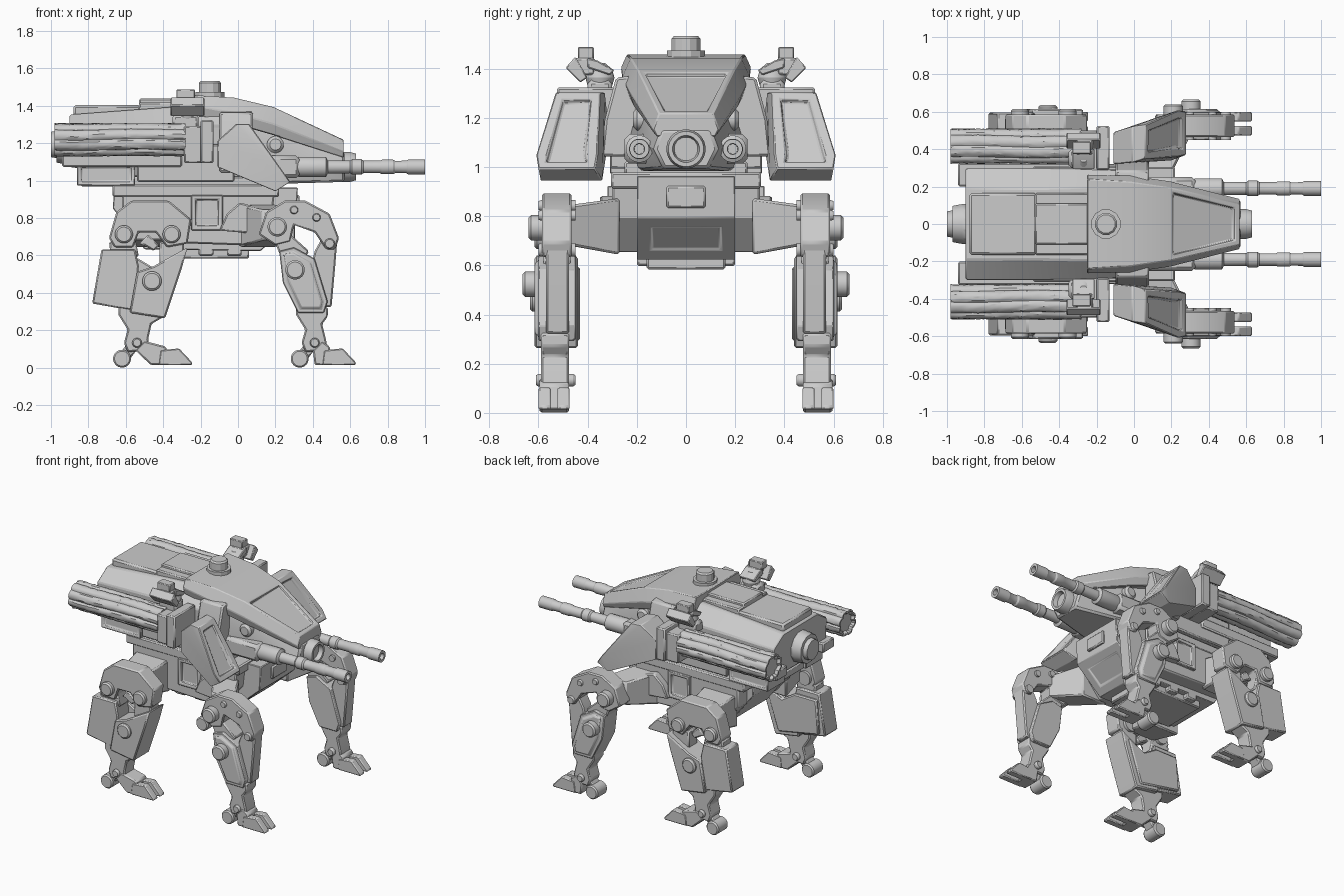
import bpy, bmesh, random
from math import sin, cos, pi
from mathutils import Vector

random.seed(4)


def finish(name, bm, mirror, bevel, panel):
    bmesh.ops.recalc_face_normals(bm, faces=bm.faces)
    if panel:  # sunken or raised panel on the largest face looking along a direction
        d, inset, depth = Vector(panel[0]).normalized(), panel[1], panel[2]
        f = max((f for f in bm.faces if f.normal.dot(d) > 0.9), key=lambda f: f.calc_area())
        bmesh.ops.inset_region(bm, faces=[f], thickness=inset)
        bmesh.ops.inset_region(bm, faces=[f], thickness=0.01, depth=depth)
    me = bpy.data.meshes.new(name)
    bm.to_mesh(me)
    bm.free()
    ob = bpy.data.objects.new(name, me)
    bpy.context.collection.objects.link(ob)
    if bevel:
        b = ob.modifiers.new("bevel", 'BEVEL')
        b.width, b.segments = (min(bevel, 0.005) if panel else bevel), 1
        b.limit_method, b.angle_limit = 'ANGLE', 0.6
    if mirror:
        ob.modifiers.new("mirror", 'MIRROR').use_axis = (False, True, False)
    return ob


def loft(name, rings, mirror=False, bevel=0.008, panel=None):
    bm = bmesh.new()
    vs = [[bm.verts.new(p) for p in r] for r in rings]
    n = len(rings[0])
    for a, b in zip(vs, vs[1:]):
        for i in range(n):
            bm.faces.new((a[i], a[(i + 1) % n], b[(i + 1) % n], b[i]))
    bm.faces.new(vs[0])
    bm.faces.new(vs[-1])
    return finish(name, bm, mirror, bevel, panel)


def prism(name, pts, y0, y1, mirror=True, bevel=0.008, panel=None):
    return loft(name, [[(x, y, z) for x, z in pts] for y in (y0, y1)], mirror, bevel, panel)


def box(name, x0, x1, y0, y1, z0, z1, mirror=False, bevel=0.008, panel=None):
    return prism(name, [(x0, z0), (x1, z0), (x1, z1), (x0, z1)], y0, y1, mirror, bevel, panel)


def lathe(name, c, axis, prof, mirror=False, n=20):
    rings = []
    for t, r in prof:
        ring = []
        for i in range(n):
            a = 2 * pi * (i + 0.5) / n
            u, v = r * cos(a), r * sin(a)
            o = {'x': (t, u, v), 'y': (u, t, v), 'z': (u, v, t)}[axis]
            ring.append(Vector(c) + Vector(o))
        rings.append(ring)
    return loft(name, rings, mirror, 0)


def hull(name, pts, mirror=True, bevel=0.01, panel=None):
    bm = bmesh.new()
    for p in pts:
        bm.verts.new(p)
    bmesh.ops.convex_hull(bm, input=bm.verts)
    bmesh.ops.dissolve_limit(bm, angle_limit=0.05, verts=bm.verts, edges=bm.edges)
    return finish(name, bm, mirror, bevel, panel)


def section(x, wb, zb, wm, zm, wt, zt):
    return [(x, -wb, zb), (x, wb, zb), (x, wm, zm), (x, wt, zt), (x, -wt, zt), (x, -wm, zm)]


# rear hull, deck plates and rear hub
loft("rear_hull", [section(-0.9, .29, 1.08, .3, 1.29, .19, 1.36),
                   section(-0.5, .29, 1.02, .3, 1.3, .19, 1.39),
                   section(-0.08, .28, 1.0, .29, 1.3, .2, 1.42)])
box("deck_plate_rear", -0.88, -0.52, -0.165, 0.165, 1.33, 1.41, False, 0.012)
box("deck_plate_middle", -0.53, -0.24, -0.165, 0.165, 1.35, 1.425)
box("deck_plate_front", -0.53, -0.24, -0.11, 0.11, 1.38, 1.445)
box("hull_lower_side", -0.86, -0.55, 0.12, 0.31, 0.98, 1.1, True, panel=((0, 1, 0), 0.025, -0.012))
box("hull_mid_side", -0.94, -0.3, 0.2, 0.325, 1.08, 1.15, True)
box("hull_belly", -0.84, 0.12, -0.25, 0.25, 0.975, 1.03)
box("hull_flank", -0.54, -0.02, 0.2, 0.31, 1.0, 1.2, True)
lathe("rear_hub", (0, 0, 1.2), 'x', [(-1.0, .05), (-1.0, .07), (-.97, .075), (-.97, .1), (-.92, .11), (-.88, .11)], n=12)

# head block, nose armour and front sensor
loft("head_block", [section(-0.1, .22, 1.0, .26, 1.15, .2, 1.39),
                    section(0.22, .18, .99, .2, 1.12, .15, 1.3),
                    section(0.57, .09, 1.0, .13, 1.08, .1, 1.16)], bevel=0.012)
loft("nose_armour", [section(-0.25, .25, 1.36, .265, 1.41, .24, 1.465),
                     section(-0.02, .24, 1.31, .26, 1.37, .225, 1.45),
                     section(0.19, .21, 1.25, .23, 1.31, .195, 1.4),
                     section(0.565, .12, 1.13, .135, 1.16, .11, 1.225)],
     panel=((0.43, 0, 0.9), 0.035, -0.02))
lathe("front_sensor", (0, 0, 1.08), 'x', [(.45, .08), (.6, .08), (.63, .072), (.63, .055), (.6, .048), (.6, .01)], n=24)
lathe("head_pivot", (0.2, 0, 1.2), 'y', [(.14, .045), (.2, .045), (.215, .03)], True)
lathe("top_hatch", (-0.15, 0, 0), 'z', [(1.4, .08), (1.48, .08), (1.48, .06), (1.53, .06), (1.54, .05)], n=12)

# twin guns
box("gun_housing", 0.0, 0.33, 0.13, 0.25, 1.02, 1.14, True, 0.02)
lathe("gun_barrel", (0, 0.19, 1.08), 'x',
      [(.3, .045), (.33, .055), (.47, .055), (.48, .036), (.6, .034), (.61, .042), (.66, .042), (.67, .034),
       (.76, .034), (.77, .039), (.83, .039), (.84, .033), (.9, .034), (.91, .04), (1.0, .04), (1.0, .022), (.93, .02)], True)

# side pods with a scalloped, uneven shell
rings = []
N, LOBES = 56, 8
amp = [random.uniform(.96, 1.03) for _ in range(LOBES)]
for k in range(25):
    x, ring = -0.98 + 0.7 * k / 24, []
    for i in range(N):
        s = (i % (N // LOBES)) / (N // LOBES)
        r = amp[i * LOBES // N] * (0.87 + 0.14 * sin(pi * s) ** 0.6) + 0.03 * random.uniform(-1, 1)
        a = 2 * pi * i / N + 0.06 * sin(9 * x)
        ring.append((x, 0.415 + .097 * r * cos(a), 1.227 + .09 * r * sin(a)))
    rings.append(ring)
loft("side_pod", rings, True, 0, panel=((-1, 0, 0), 0.012, -0.02))
box("pod_bracket", -0.29, -0.19, 0.28, 0.5, 1.1, 1.3, True)
box("pod_front_plate", -0.2, -0.13, 0.29, 0.525, 1.1, 1.33, True)
box("pod_clamp", -0.35, -0.21, 0.3, 0.4, 1.28, 1.36, True, 0.015)

# small sights above the pods
lathe("sight_ball", (-0.27, 0.35, 1.37), 'z', [(-.06, .02), (-.035, .05), (0, .06), (.035, .05), (.06, .02)], True)
hull("sight_wing_outer", [(x, y, z) for x in (-.36, -.18) for y, z in ((.4, 1.37), (.43, 1.35), (.49, 1.41), (.45, 1.455))],
     bevel=0.005)
hull("sight_wing_inner", [(x, y, z) for x in (-.33, -.21) for y, z in ((.29, 1.4), (.31, 1.38), (.4, 1.41), (.4, 1.45), (.36, 1.44))],
     bevel=0.005)
box("sight_bridge", -0.31, -0.22, 0.37, 0.46, 1.38, 1.45, True)
box("sight_head", -0.33, -0.23, 0.375, 0.44, 1.44, 1.495, True, 0.005)

# shoulder pads and their supports
hull("shoulder_pad", [(-.11, .32, 1.08), (-.11, .32, 1.22), (-.11, .49, 1.08), (-.11, .49, 1.22),
                      (-.01, .33, 1.31), (-.01, .52, 1.31), (.06, .35, 1.31), (.06, .53, 1.31),
                      (.24, .36, 1.056), (.24, .61, 1.056), (.28, .37, 1.0), (.28, .6, 1.0),
                      (.2, .34, .95), (.2, .59, .95)], panel=((.31, 0, .22), 0.045, -0.02))
hull("shoulder_support", [(x, y, z) for x in (-.1, .08) for y, z in
                          ((.2, 1.05), (.345, 1.05), (.33, 1.2), (.285, 1.37), (.2, 1.38))])

# pelvis
prism("pelvis_core", [(-.66, .97), (-.67, .86), (-.5, .64), (.12, .63), (.31, .8), (.32, .97)], -0.2, 0.2,
      False, 0.01, ((.17, 0, -.19), 0.08, -0.006))
prism("pelvis_side", [(-.62, .97), (-.62, .8), (-.52, .68), (.06, .66), (.18, .8), (.2, .97)], 0.15, 0.3)
box("pelvis_rim", -0.67, 0.22, -0.305, 0.305, 0.92, 0.985)
box("pelvis_side_panel", -0.25, -0.08, 0.28, 0.32, 0.74, 0.93, True, panel=((0, 1, 0), 0.03, -0.018))
prism("pelvis_front_plate", [(.3, .84), (.33, .84), (.33, .93), (.3, .93)], -0.08, 0.08, False)
box("pelvis_keel", -0.42, 0.06, -0.16, 0.16, 0.59, 0.66)
for i in range(3):
    box("keel_rib", -0.36 + .15 * i, -0.28 + .15 * i, -0.2, 0.2, 0.605, 0.65)
lathe("waist_ring", (-0.2, 0, 0), 'z', [(.95, .22), (1.02, .22)], n=24)

# hip arms linking the pelvis to the legs
for name, a0, a1, b0, b1 in (("front_hip_arm", .0, .2, .13, .31), ("rear_hip_arm", -.6, -.34, -.57, -.37)):
    hull(name, [(x, .27, z) for x in (a0, a1) for z in (.65, .88)] +
         [(x, .49, z) for x in (b0, b1) for z in (.69, .85)])
prism("hip_guard", [(-.1, .74), (.12, .72), (.18, .8), (.12, .86), (.01, .89), (-.06, .83)], 0.29, 0.35)

# front legs
prism("front_hip_plate", [(.11, .72), (.15, .84), (.25, .9), (.36, .9), (.49, .83), (.54, .7), (.52, .64), (.47, .64),
                          (.41, .73), (.3, .77), (.28, .68), (.2, .66)], 0.465, 0.585)
prism("front_thigh_link", [(.18, .72), (.28, .72), (.38, .63), (.3, .5), (.22, .62)], 0.47, 0.58)
prism("front_thigh", [(.22, .63), (.3, .65), (.41, .59), (.48, .36), (.46, .3), (.32, .3), (.24, .46)], 0.45, 0.6,
      panel=((0, 1, 0), 0.025, 0.015))
prism("front_thigh_strut", [(.41, .63), (.46, .72), (.53, .68), (.52, .55), (.5, .33), (.42, .33), (.39, .55)], 0.475, 0.57)
# rear legs
prism("rear_hip_plate", [(-.69, .7), (-.65, .84), (-.57, .9), (-.37, .9), (-.25, .8), (-.27, .67), (-.38, .65), (-.44, .73),
                         (-.53, .73), (-.56, .65), (-.66, .65)], 0.47, 0.585)
prism("rear_thigh_link_back", [(-.69, .68), (-.55, .7), (-.53, .6), (-.68, .6)], 0.47, 0.57)
prism("rear_thigh_link_front", [(-.42, .68), (-.29, .68), (-.29, .6), (-.42, .54)], 0.47, 0.57)
prism("rear_piston", [(-.53, .67), (-.48, .72), (-.42, .66), (-.45, .63), (-.5, .66)], 0.48, 0.55)
prism("rear_thigh_back", [(-.73, .64), (-.55, .64), (-.53, .55), (-.55, .31), (-.78, .35)], 0.45, 0.595)
prism("rear_thigh", [(-.54, .52), (-.45, .55), (-.27, .65), (-.3, .54), (-.39, .27), (-.58, .3)], 0.44, 0.615)
prism("rear_thigh_inner", [(-.72, .6), (-.55, .6), (-.45, .54), (-.32, .6), (-.42, .3), (-.74, .36)], 0.43, 0.47)

# bolts on hips, thighs and strut
for x, z, r, y in ((.21, .76, .052, .64), (.305, .53, .052, .665), (.49, .67, .028, .6), (.3, .85, .022, .6),
                   (.42, .81, .022, .6), (-.61, .72, .048, .615), (-.355, .72, .048, .615), (-.46, .47, .052, .635)):
    lathe("leg_bolt", (x, 0, z), 'y', [(.45, r), (y - .01, r), (y, r * .8)], True)

# shanks and feet, the same for both leg pairs (the rear foot reaches further forward)
for tag, x, e in (("front", 0.41, 0), ("rear", -0.54, 0.075)):
    def at(pts, s=0):
        return [(x + px + s, pz) for px, pz in pts]
    prism(tag + "_shank", at([(-.1, .36), (.07 + e, .33), (.07 + e, .28), (.04 + e / 2, .24), (.06, .16), (.07, .1), (-.05, .09),
                              (-.07, .14), (-.05, .21), (-.1, .29)]), 0.475, 0.59)
    prism(tag + "_heel_link", at([(-.1, .07), (-.05, .14), (.02, .13), (-.04, .05)]), 0.49, 0.57)
    lathe(tag + "_heel_roller", (x - .08, 0, .055), 'y', [(.475, .04), (.485, .048), (.585, .048), (.595, .04)], True)
    lathe(tag + "_ankle_bolt", (x, 0, .14), 'y', [(.45, .02), (.46, .026), (.6, .026), (.61, .02)], True)
    prism(tag + "_foot", at([(-.01, .1), (.04, .15), (.08 + e, .12), (.1 + e, .02), (e, .02)]), 0.475, 0.595)
    for y in (.473, .549):
        prism(tag + "_toe", at([(.04, .02), (.05, .1), (.15, .11), (.22, .035), (.22, .02)], e), y, y + .05, bevel=0.006)

# drop the model onto the ground and shade by angle
for ob in bpy.context.scene.objects:
    for v in ob.data.vertices:
        v.co.z -= 0.007
    ob.select_set(True)
    bpy.context.view_layer.objects.active = ob
bpy.ops.object.shade_smooth_by_angle(angle=0.52)
